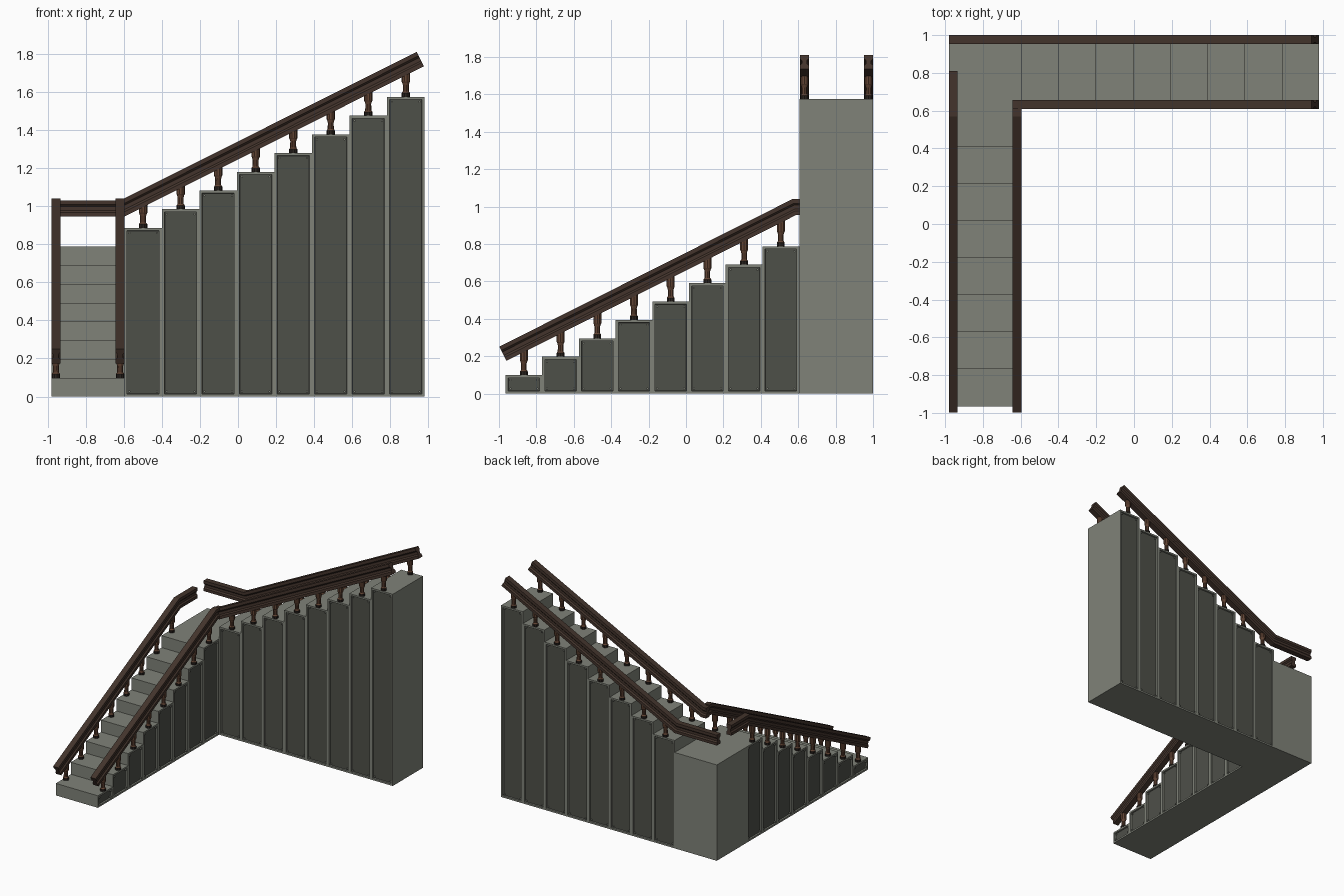
import bpy, bmesh, math
from mathutils import Vector, Matrix

if "Cube" in bpy.data.objects:
    bpy.data.objects.remove(bpy.data.objects["Cube"])

def mat(name, r, g, b):
    m = bpy.data.materials.new(name)
    m.diffuse_color = (r, g, b, 1)
    m.use_nodes = True
    m.node_tree.nodes["Principled BSDF"].inputs["Base Color"].default_value = m.diffuse_color
    return m

STONE = mat("grey stone", 0.215, 0.225, 0.19)
PANEL = mat("dark grey panel", 0.076, 0.079, 0.066)
RAIL = mat("dark brown wood", 0.056, 0.034, 0.025)
POST = mat("brown wood", 0.122, 0.058, 0.034)
FOOT = mat("dark foot", 0.022, 0.016, 0.013)

RISE, N = 0.0984, 8
# Each flight runs along s, across w: lower along +y, upper along +x
lower = lambda s, w, z: Vector((w, s, z))
upper = lambda s, w, z: Vector((s, w, z))

def finish(bm, name, mats):
    me = bpy.data.meshes.new(name)
    bm.to_mesh(me)
    bm.free()
    for m in mats:
        me.materials.append(m)
    ob = bpy.data.objects.new(name, me)
    bpy.context.collection.objects.link(ob)
    return ob

def flight(name, to_xyz, s0, s1, w0, w1, first):
    """Staircase with a sunk panel in each side of every step."""
    bm = bmesh.new()
    d = (s1 - s0) / N
    def quad(pts, normal):
        f = bm.faces.new([bm.verts.new(to_xyz(*p)) for p in pts])
        f.normal_update()
        if f.normal.dot(to_xyz(*normal)) < 0:
            f.normal_flip()
        return f
    sides, studs = [], []
    prev = 0
    for i in range(N):
        a, b, h = s0 + i * d, s0 + (i + 1) * d, first + i * RISE
        quad([(a, w0, h), (b, w0, h), (b, w1, h), (a, w1, h)], (0, 0, 1))
        quad([(a, w0, 0), (b, w0, 0), (b, w1, 0), (a, w1, 0)], (0, 0, -1))
        quad([(a, w0, prev), (a, w1, prev), (a, w1, h), (a, w0, h)], (-1, 0, 0))
        for w, n in ((w0, -1), (w1, 1)):
            sides.append(quad([(a, w, 0), (b, w, 0), (b, w, h), (a, w, h)], (0, n, 0)))
            for s in (a + 0.026, b - 0.026):
                for z in (0.026, h - 0.026):
                    studs.append((s, w - n * 0.007, z))
        prev = h
    quad([(s1, w0, 0), (s1, w1, 0), (s1, w1, h), (s1, w0, h)], (1, 0, 0))
    bmesh.ops.inset_individual(bm, faces=sides, thickness=0.02, depth=0)
    bmesh.ops.inset_individual(bm, faces=sides, thickness=0.0015, depth=-0.013)
    for f in sides:
        f.material_index = 1
    finish(bm, name, [STONE, PANEL])
    # Small studs in the panel corners
    bm = bmesh.new()
    across = to_xyz(0, 1, 0)
    rot = across.to_track_quat('Z', 'Y').to_matrix().to_4x4()
    for p in studs:
        bmesh.ops.create_cone(bm, cap_ends=True, segments=8, radius1=0.006, radius2=0.006,
                              depth=0.013, matrix=Matrix.Translation(to_xyz(*p)) @ rot)
    finish(bm, name + "_panel_studs", [STONE])

def rail(name, to_xyz, w, path):
    """Grooved handrail; path is its underside in (s, z)."""
    half = [(0.0235, 0), (0.0235, 0.022), (0.014, 0.032), (0.014, 0.052), (0.0235, 0.062), (0.0235, 0.085)]
    prof = half + [(-x, h) for x, h in reversed(half)]
    pts = [Vector(p) for p in path]
    dirs = [(b - a).normalized() for a, b in zip(pts, pts[1:])]
    bm = bmesh.new()
    rings = []
    for i, p in enumerate(pts):
        d0, d1 = dirs[max(i - 1, 0)], dirs[min(i, len(dirs) - 1)]
        t = (d0 + d1).normalized()
        up = Vector((-t.y, t.x)) / t.dot(d0)
        rings.append([bm.verts.new(to_xyz(p.x + up.x * h, w + x, p.y + up.y * h)) for x, h in prof])
    n = len(prof)
    for r0, r1 in zip(rings, rings[1:]):
        for k in range(n):
            bm.faces.new((r0[k], r0[(k + 1) % n], r1[(k + 1) % n], r1[k]))
    bm.faces.new(rings[0])
    bm.faces.new(rings[-1])
    bmesh.ops.recalc_face_normals(bm, faces=bm.faces)
    finish(bm, name, [RAIL])

def balusters(name, to_xyz, s0, s1, w, first):
    """One short turned post in the middle of each step."""
    prof = [(0.022, 0), (0.022, 0.02), (0.016, 0.028), (0.0155, 0.062),
            (0.019, 0.074), (0.0225, 0.08), (0.0225, 0.135)]
    seg = 10
    bm = bmesh.new()
    d = (s1 - s0) / N
    for i in range(N):
        base = to_xyz(s0 + (i + 0.5) * d, w, first + i * RISE)
        rings = [[bm.verts.new(base + Vector((r * math.cos(a), r * math.sin(a), z)))
                  for a in (2 * math.pi * k / seg for k in range(seg))] for r, z in prof]
        for j, (r0, r1) in enumerate(zip(rings, rings[1:])):
            for k in range(seg):
                f = bm.faces.new((r0[k], r0[(k + 1) % seg], r1[(k + 1) % seg], r1[k]))
                f.material_index = 1 if j == 0 else 0
        bm.faces.new(rings[-1])
    finish(bm, name, [POST, FOOT])

# Stairs
flight("lower_stairs", lower, -0.965, 0.605, -0.98, -0.597, RISE)
flight("upper_stairs", upper, -0.597, 0.98, 0.608, 1.0, 9 * RISE)

# Corner landing
bm = bmesh.new()
top = 8 * RISE
bmesh.ops.create_cube(bm, size=1, matrix=Matrix.Translation((-0.7885, 0.8025, top / 2))
                      @ Matrix.Diagonal((0.383, 0.395, top, 1)))
finish(bm, "landing", [STONE])

# Handrails and balusters: outer and inner run of each flight
for side, w, end in (("outer", -0.957, 0.81), ("inner", -0.619, 0.612)):
    rail("lower_rail_" + side, lower, w, [(-0.96, 0.175), (0.59, 0.955), (end, 0.955)])
    balusters("lower_balusters_" + side, lower, -0.965, 0.605, w, RISE)
for side, w, start in (("outer", 0.976, -0.98), ("inner", 0.633, -0.642)):
    rail("upper_rail_" + side, upper, w, [(start, 0.946), (-0.597, 0.946), (0.977, 1.735)])
    balusters("upper_balusters_" + side, upper, -0.597, 0.98, w, 9 * RISE)
